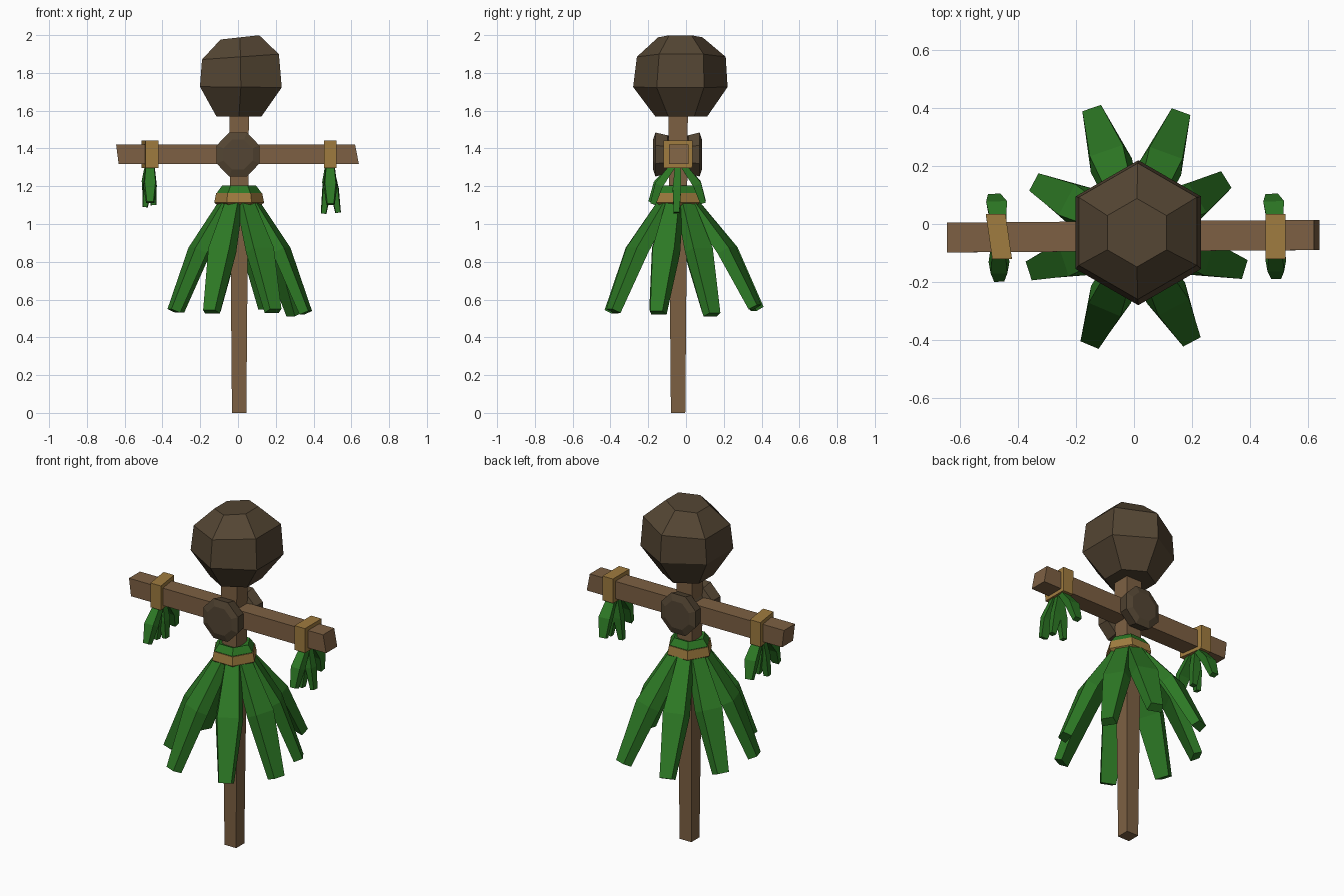
import bpy, bmesh
from math import sin, cos, pi, radians
from mathutils import Vector as V

if "Cube" in bpy.data.objects:
    bpy.data.objects.remove(bpy.data.objects["Cube"])


def material(name, rgb):
    m = bpy.data.materials.new(name)
    m.diffuse_color = (*rgb, 1)
    m.use_nodes = True
    m.node_tree.nodes["Principled BSDF"].inputs["Base Color"].default_value = m.diffuse_color
    return m


BARK = material("dark bark", (0.088, 0.060, 0.033))
WOOD = material("brown wood", (0.205, 0.118, 0.056))
LEAF = material("leaf green", (0.026, 0.190, 0.018))
ROPE = material("tan rope", (0.350, 0.200, 0.050))
CX, CY = 0.006, -0.042          # axis of the pole


def loft(name, rings, mat):
    """Skin a stack of equal-sized rings and cap both ends."""
    bm = bmesh.new()
    loops = [[bm.verts.new(p) for p in r] for r in rings]
    n = len(loops[0])
    for a, b in zip(loops, loops[1:]):
        for i in range(n):
            j = (i + 1) % n
            bm.faces.new((a[i], a[j], b[j], b[i]))
    bm.faces.new(loops[0])
    bm.faces.new(loops[-1])
    bmesh.ops.recalc_face_normals(bm, faces=bm.faces)
    me = bpy.data.meshes.new(name)
    bm.to_mesh(me)
    bm.free()
    me.materials.append(mat)
    ob = bpy.data.objects.new(name, me)
    bpy.context.collection.objects.link(ob)
    return ob


def ring_z(x, y, z, r, n, phase, tilt=0.0):
    """Level polygon; tilt raises its +x side."""
    pts = []
    for i in range(n):
        a = phase + 2 * pi * i / n
        pts.append(V((x + r * cos(a), y + r * sin(a), z + tilt * cos(a) * r)))
    return pts


def ring_y(y, rx, rz, n=8):
    """Upright polygon facing the front."""
    return [V((rx * cos(a), y, 1.368 + rz * sin(a)))
            for a in (pi / n + 2 * pi * i / n for i in range(n))]


def leaf(name, path, widths, thicks, side):
    """Thick bent blade with a rectangular section along a path."""
    rings = []
    for i, p in enumerate(path):
        t = (path[min(i + 1, len(path) - 1)] - path[max(i - 1, 0)]).normalized()
        s = (side - t * side.dot(t)).normalized()
        u = s.cross(t)
        w, h = widths[i] / 2, thicks[i] / 2
        rings.append([p + s * w + u * h, p - s * w + u * h,
                      p - s * w * 0.8 - u * h, p + s * w * 0.8 - u * h])
    loft(name, rings, LEAF)


# Tapered pole and skewed-end crossbar
q = 2 ** 0.5
loft("pole", [ring_z(CX, CY, 0, 0.038 * q, 4, pi / 4),
              ring_z(CX, CY, 1.62, 0.052 * q, 4, pi / 4)], WOOD)
loft("crossbar", [[V((x0, y0, 1.42)), V((x0, y1, 1.42)), V((x1, y1, 1.317)), V((x1, y0, 1.317))]
                  for x0, x1, y0, y1 in ((-0.645, -0.632, -0.098, 0.005),
                                         (0.62, 0.64, -0.09, 0.014))], WOOD)

# Six-sided faceted head
loft("head", [ring_z(x, y, z, r, 6, pi / 2, t) for x, y, z, r, t in (
    (0.005, -0.025, 1.57, 0.138, 0),
    (0.015, -0.03, 1.725, 0.25, -0.01),
    (0.013, -0.025, 1.885, 0.235, 0.07),
    (0.01, -0.03, 1.988, 0.118, 0.11))], BARK)

# Spool-shaped knot lashing the bars together
loft("cross_knot", [ring_y(*r) for r in (
    (-0.175, 0.085, 0.085), (-0.162, 0.122, 0.126), (-0.098, 0.112, 0.110),
    (-0.085, 0.065, 0.103), (0.0, 0.065, 0.103),
    (0.012, 0.112, 0.110), (0.072, 0.122, 0.126), (0.085, 0.085, 0.085))], BARK)

# Skirt collar and its rope band
loft("skirt_collar", [ring_z(CX, CY, z, r, 6, 0) for z, r in (
    (1.12, 0.10), (1.165, 0.118), (1.203, 0.09), (1.19, 0.06))], LEAF)
loft("skirt_band", [ring_z(CX, CY, z, r, 6, 0) for z, r in (
    (1.093, 0.105), (1.113, 0.132), (1.163, 0.122))], ROPE)

# Eight drooping skirt leaves: azimuth, tip radius, tip height
skirt = [(109, 0.445, 0.55), (70, 0.435, 0.56), (32, 0.345, 0.52), (-17, 0.37, 0.53),
         (-62, 0.39, 0.54), (-113, 0.385, 0.535), (198, 0.365, 0.54), (152, 0.375, 0.54)]
for k, (deg, r, z) in enumerate(skirt):
    a = radians(deg)
    d, side, c = V((cos(a), sin(a), 0)), V((-sin(a), cos(a), 0)), V((CX, CY, 0))
    path = [c + d * 0.065 + V((0, 0, 1.13)), c + d * (r * 0.64) + V((0, 0, 0.86)),
            c + d * r + V((0, 0, z))]
    leaf(f"skirt_leaf_{k + 1}", path, (0.085, 0.15, 0.085), (0.05, 0.065, 0.05), side)

# Arm bands with hanging leaf tufts
for label, x, skew, tips in (
        ("left", -0.466, -0.022,
         ((-0.465, -0.185, 1.115), (-0.482, 0.09, 1.12), (-0.492, -0.06, 1.09), (-0.447, -0.04, 1.10))),
        ("right", 0.488, 0.0,
         ((0.49, -0.175, 1.105), (0.475, 0.09, 1.11), (0.453, -0.05, 1.055), (0.53, -0.05, 1.06)))):
    rings = []
    for dx in (-0.034, 0.034):
        rings.append([V((x + dx + skew * 0.5, 0.035, 1.442)), V((x + dx - skew * 0.5, -0.12, 1.442)),
                      V((x + dx - skew * 0.5, -0.118, 1.297)), V((x + dx + skew * 0.5, 0.033, 1.297))])
    loft(f"{label}_arm_band", rings, ROPE)
    for k, tip in enumerate(tips):
        tip = V(tip)
        top = V((x, CY + (tip.y - CY) * 0.2, 1.31))
        mid = top.lerp(tip, 0.5) + V((0, (tip.y - CY) * 0.16, 0))
        w = 0.072 if k < 2 else 0.05
        leaf(f"{label}_arm_leaf_{k + 1}", [top, mid, tip], (w * 0.7, w, w * 0.6),
             (0.03, 0.045, 0.03), V((1, 0, 0)))
